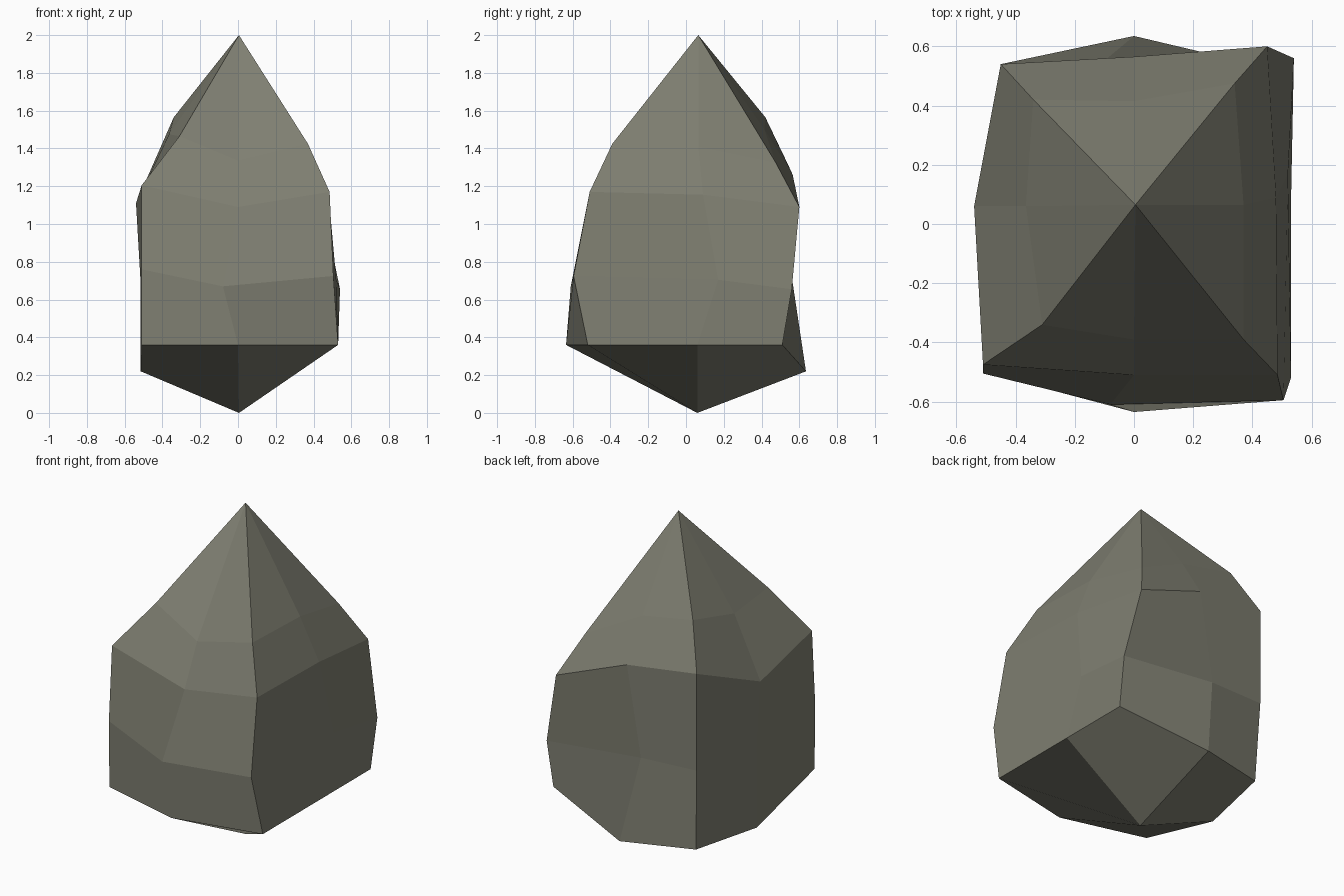
import bpy, bmesh

if "Cube" in bpy.data.objects:
    bpy.data.objects.remove(bpy.data.objects["Cube"])

# Faceted boulder: a box-like stone of four 8-point rings, pointed at both ends.
# Ring order: front-left, front, front-right, right, back-right, back, back-left, left
RINGS = [
    # underside rim
    [(-.51, -.50, .36), (0, -.635, .36), (.53, -.52, .36), (.53, .06, .36),
     (.53, .51, .36), (0, .635, .22), (-.43, .52, .24), (-.515, .06, .22)],
    # lower waist
    [(-.51, -.505, .76), (-.08, -.61, .67), (.505, -.595, .725), (.52, .17, .705),
     (.54, .56, .655), (-.09, .56, .72), (-.45, .54, .73), (-.515, .06, .68)],
    # shoulder
    [(-.51, -.475, 1.205), (0, -.51, 1.09), (.485, -.51, 1.17), (.48, .09, 1.155),
     (.45, .60, 1.09), (0, .565, 1.26), (-.45, .54, 1.315), (-.54, .06, 1.11)],
    # base of the peak
    [(-.31, -.34, 1.465), (0, -.39, 1.335), (.37, -.39, 1.425), (.37, .065, 1.41),
     (.34, .475, 1.325), (0, .415, 1.50), (-.34, .42, 1.565), (-.365, .06, 1.475)],
]
PEAK, FOOT = (.005, .065, 2.0), (.005, .06, 0.0)

bm = bmesh.new()
rings = [[bm.verts.new(p) for p in ring] for ring in RINGS]
peak, foot = bm.verts.new(PEAK), bm.verts.new(FOOT)

# side walls
for low, high in zip(rings, rings[1:]):
    for i in range(8):
        j = (i + 1) % 8
        bm.faces.new((low[i], low[j], high[j], high[i]))

# pointed top
for i in range(8):
    bm.faces.new((rings[-1][i], rings[-1][(i + 1) % 8], peak))

# four-panel underside, one panel per corner
for i in range(0, 8, 2):
    bm.faces.new((foot, rings[0][(i + 1) % 8], rings[0][i], rings[0][i - 1]))

bmesh.ops.recalc_face_normals(bm, faces=bm.faces)
mesh = bpy.data.meshes.new("boulder")
bm.to_mesh(mesh)
bm.free()

stone = bpy.data.materials.new("olive grey stone")
stone.diffuse_color = (.21, .21, .165, 1)
stone.use_nodes = True
stone.node_tree.nodes["Principled BSDF"].inputs["Base Color"].default_value = stone.diffuse_color
mesh.materials.append(stone)
boulder = bpy.data.objects.new("boulder", mesh)
bpy.context.collection.objects.link(boulder)
